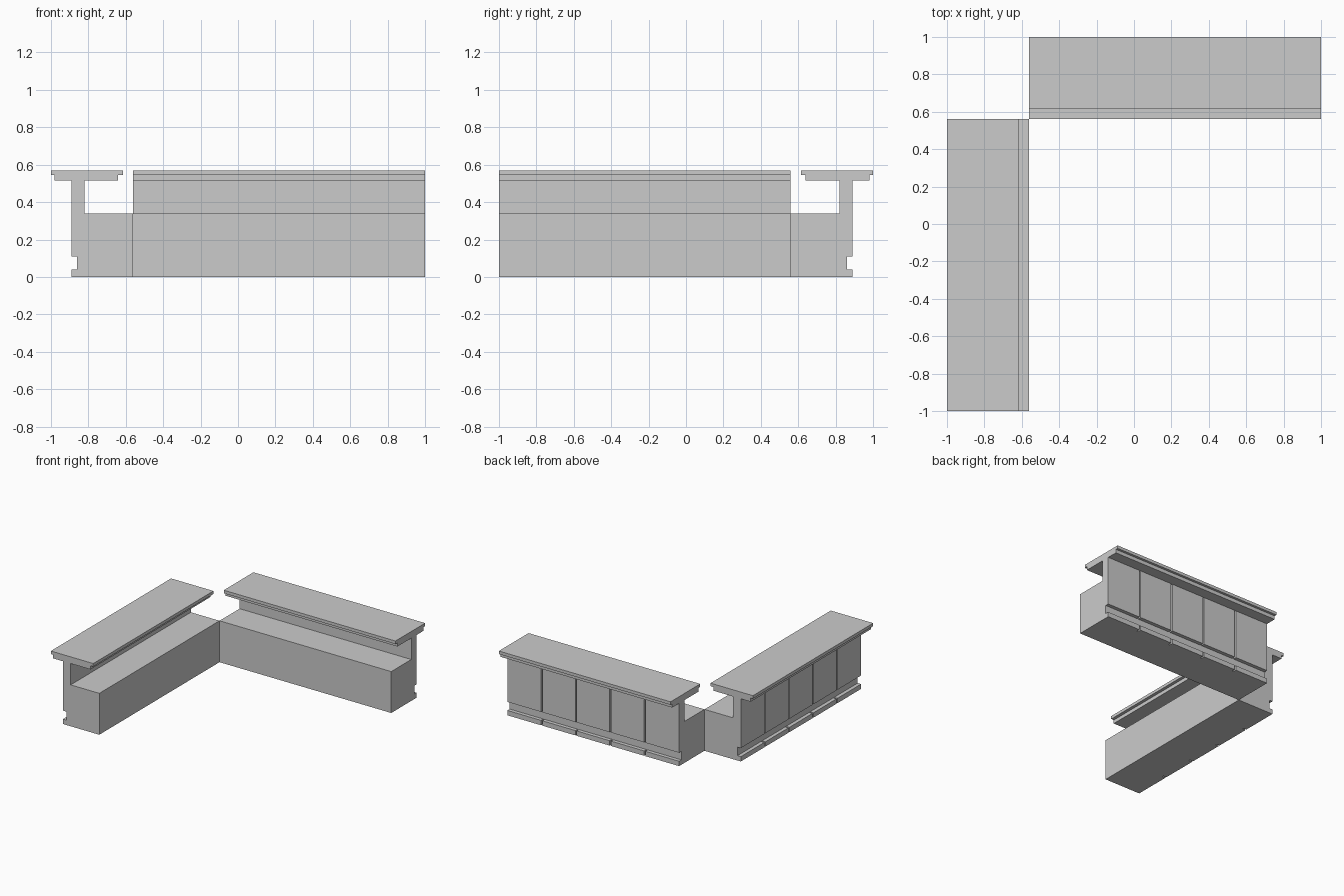
import bpy, bmesh

if "Cube" in bpy.data.objects:
    bpy.data.objects.remove(bpy.data.objects["Cube"])

LENGTH = 1.56
PANELS = 5
GAP = 0.012


# Wing frame: u runs along the wing from the corner, d runs inward from the outer edge
def place_left(u, d, z):
    return (-1 + d, 0.56 - u, z)


def place_back(u, d, z):
    return (-0.56 + u, 1 - d, z)


def add_prism(bm, place, profile, u0, u1):
    a = [bm.verts.new(place(u0, d, z)) for d, z in profile]
    b = [bm.verts.new(place(u1, d, z)) for d, z in profile]
    bm.faces.new(a)
    bm.faces.new(b[::-1])
    n = len(profile)
    for i in range(n):
        j = (i + 1) % n
        bm.faces.new((a[i], b[i], b[j], a[j]))


def make_part(name, place, profile, spans):
    bm = bmesh.new()
    for u0, u1 in spans:
        add_prism(bm, place, profile, u0, u1)
    bmesh.ops.recalc_face_normals(bm, faces=bm.faces)
    mesh = bpy.data.meshes.new(name)
    bm.to_mesh(mesh)
    bm.free()
    obj = bpy.data.objects.new(name, mesh)
    bpy.context.collection.objects.link(obj)


def rect(d0, d1, z0, z1):
    return [(d0, z0), (d1, z0), (d1, z1), (d0, z1)]


# L-shaped body: low work bench with an upright wall
body = [(0.14, 0), (0.44, 0), (0.44, 0.34), (0.18, 0.34), (0.18, 0.515), (0.14, 0.515)]

# Stepped counter top
top = [(0.02, 0.515), (0.36, 0.515), (0.36, 0.545), (0.385, 0.545),
       (0.385, 0.57), (0, 0.57), (0, 0.545), (0.02, 0.545)]

# Panel spans along the wing, with thin gaps between them
step = LENGTH / PANELS
panel_spans = [(i * step + (GAP / 2 if i else 0),
                (i + 1) * step - (GAP / 2 if i < PANELS - 1 else 0))
               for i in range(PANELS)]
whole = [(0, LENGTH)]

for side, place in (("left", place_left), ("back", place_back)):
    make_part(side + "_counter_body", place, body, whole)
    make_part(side + "_counter_top", place, top, whole)
    make_part(side + "_front_panels", place, rect(0.11, 0.14, 0.11, 0.515), panel_spans)
    make_part(side + "_plinth_blocks", place, rect(0.11, 0.14, 0, 0.04), panel_spans)
